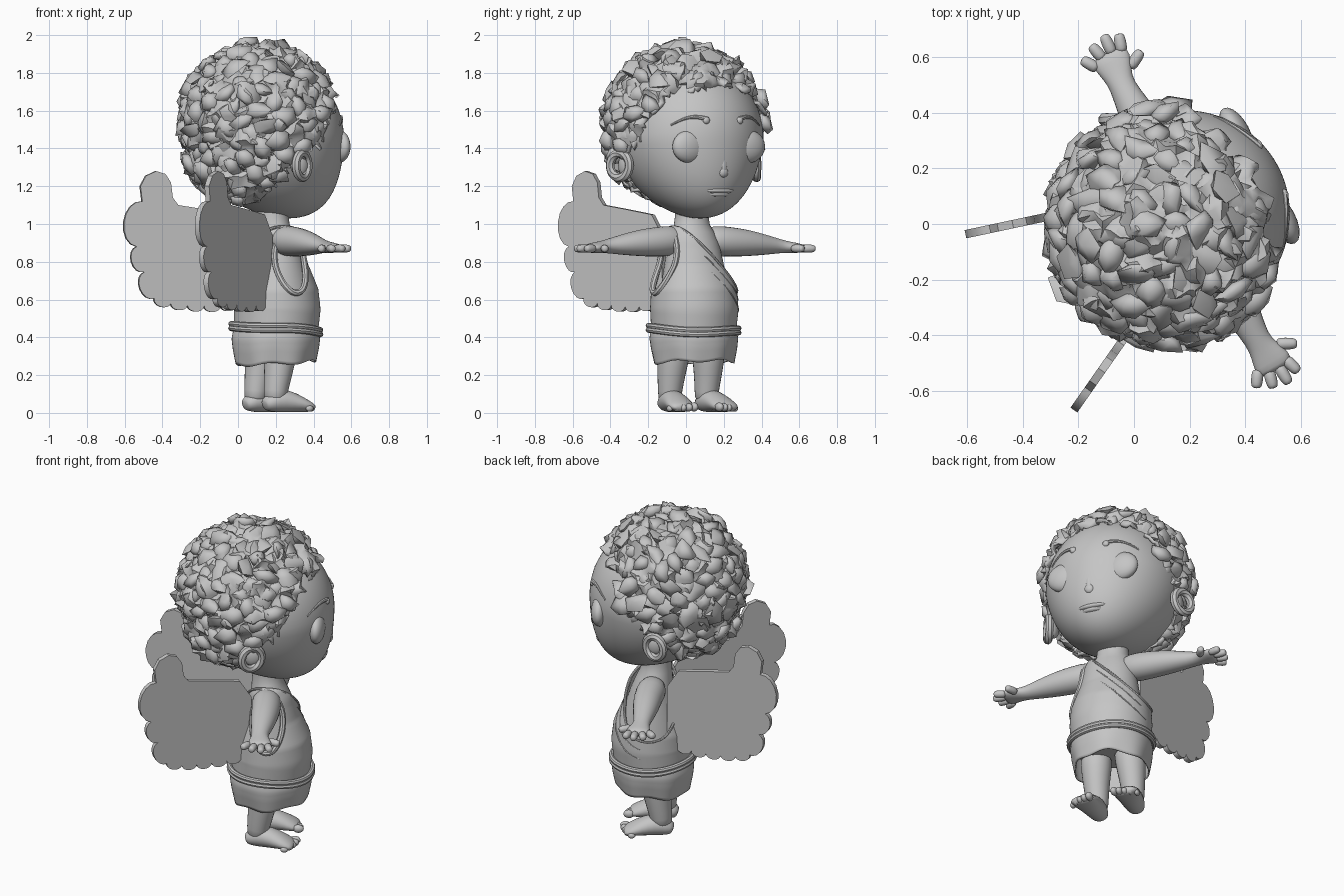
import bpy, bmesh, random
from math import sin, cos, pi, radians, degrees, atan2, sqrt
from mathutils import Vector, Matrix, noise

random.seed(4)
if "Cube" in bpy.data.objects:
    bpy.data.objects.remove(bpy.data.objects["Cube"])

stone = bpy.data.materials.new("plain grey")
stone.use_nodes = True
GREY = (0.56, 0.56, 0.56, 1)
stone.diffuse_color = GREY
stone.node_tree.nodes["Principled BSDF"].inputs["Base Color"].default_value = GREY

# The figure is built facing +x, then turned to its final direction
PLACE = Matrix.Translation((0.2, 0.04, 0)) @ Matrix.Rotation(radians(28), 4, 'Z')


def finish(name, bm, angle=40, subsurf=0, thick=0):
    bmesh.ops.recalc_face_normals(bm, faces=bm.faces)
    bm.transform(PLACE)
    me = bpy.data.meshes.new(name)
    bm.to_mesh(me)
    bm.free()
    me.materials.append(stone)
    me.shade_smooth()
    me.set_sharp_from_angle(angle=radians(angle))
    ob = bpy.data.objects.new(name, me)
    bpy.context.collection.objects.link(ob)
    if thick:
        ob.modifiers.new("thickness", 'SOLIDIFY').thickness = thick
    if subsurf:
        mod = ob.modifiers.new("smooth", 'SUBSURF')
        mod.levels = mod.render_levels = subsurf


def loft(bm, pts, radii, n=12, side=(1, 0, 0), caps=True, closed=False):
    """Rings of n points around a path; each radius is a number or a pair."""
    pts = [Vector(p) for p in pts]
    rings, last = [], len(pts) - 1
    for i, p in enumerate(pts):
        nxt = pts[(i + 1) % len(pts)] if closed else pts[min(i + 1, last)]
        prv = pts[i - 1] if closed else pts[max(i - 1, 0)]
        t = (nxt - prv).normalized()
        a = Vector(side) - t * t.dot(Vector(side))
        a.normalize()
        b = t.cross(a)
        r = radii[i] if isinstance(radii, list) else radii
        ra, rb = r if isinstance(r, tuple) else (r, r)
        rings.append([bm.verts.new(p + a * ra * cos(2 * pi * k / n) + b * rb * sin(2 * pi * k / n))
                      for k in range(n)])
    pairs = list(zip(rings, rings[1:])) + ([(rings[-1], rings[0])] if closed else [])
    for r, q in pairs:
        for k in range(n):
            bm.faces.new((r[k], r[(k + 1) % n], q[(k + 1) % n], q[k]))
    if caps and not closed:
        bm.faces.new(rings[0])
        bm.faces.new(rings[-1])


def ball(bm, centre, size, detail=3):
    m = Matrix.Translation(centre) @ Matrix.Diagonal((*size, 1))
    return bmesh.ops.create_icosphere(bm, subdivisions=detail, radius=1, matrix=m)["verts"]


def interp(table, v):
    """Linear lookup in rows that start with an ascending key."""
    if v <= table[0][0]:
        return table[0][1:]
    for p, q in zip(table, table[1:]):
        if v <= q[0]:
            f = (v - p[0]) / (q[0] - p[0])
            return [s + (e - s) * f for s, e in zip(p[1:], q[1:])]
    return table[-1][1:]


def lathe(bm, table, rows, n=64, caps=False):
    zs = [table[0][0] + (table[-1][0] - table[0][0]) * i / rows for i in range(rows + 1)]
    rings = [interp(table, z) for z in zs]
    loft(bm, [(r[0], 0, z) for r, z in zip(rings, zs)], [(r[1], r[2]) for r in rings], n, caps=caps)


# Head: a ball with a narrower jaw pushed forward
def jaw(z):
    return max(0, (1.45 - z) / 0.42)


def face_x(y, z):
    t = jaw(z)
    k = 1 - ((z - 1.45) / 0.42) ** 2 - (y / (0.39 * (1 - 0.12 * t))) ** 2
    return -0.055 + 0.415 * sqrt(max(0, k)) + 0.13 * t * t


bm = bmesh.new()
for v in ball(bm, (-0.055, 0, 1.45), (0.415, 0.39, 0.42), 5):
    t = jaw(v.co.z)
    v.co.x += 0.13 * t * t
    v.co.y *= 1 - 0.12 * t
finish("head", bm)

bm = bmesh.new()
ball(bm, (face_x(0, 1.27) - 0.012, 0, 1.275), (0.022, 0.03, 0.03))
ball(bm, (face_x(0, 1.31) - 0.014, 0, 1.32), (0.018, 0.02, 0.07))
finish("nose", bm)
bm = bmesh.new()
for z, w in ((1.177, 0.085), (1.158, 0.066)):
    ball(bm, (face_x(0, z) - 0.024, 0, z), (0.032, w, 0.016))
finish("lips", bm)

for s, label in ((1, "left"), (-1, "right")):
    bm = bmesh.new()
    ball(bm, (face_x(0.175, 1.41) - 0.03, s * 0.175, 1.41), (0.048, 0.1, 0.088))
    finish(label + "_eye", bm)

    bm = bmesh.new()
    brow = [(0.095 + 0.17 * i / 8, 1.555 + 0.025 * sin(pi * i / 8) - 0.004 * i) for i in range(9)]
    loft(bm, [(face_x(y, z), s * y, z) for y, z in brow], [0.013 - 0.001 * i for i in range(9)], 8)
    ball(bm, (face_x(0.1, 1.55), s * 0.1, 1.548), (0.014, 0.02, 0.02), 2)
    finish(label + "_eyebrow", bm)

    bm = bmesh.new()
    ring = [2 * pi * i / 24 for i in range(24)]
    loft(bm, [(-0.06 + 0.052 * cos(a), s * (0.41 - 0.03 * cos(a)), 1.31 + 0.065 * sin(a)) for a in ring],
         0.024, 8, side=(0, 1, 0), closed=True)
    ball(bm, (-0.06, s * 0.38, 1.31), (0.05, 0.03, 0.062))
    finish(label + "_ear", bm)

# Hair: a crumpled cap above a hairline, covered in angular folded curls
HAIRLINE = [(0, 1.73), (40, 1.69), (53, 1.58), (63, 1.45), (75, 1.38), (88, 1.34), (97, 1.25), (110, 1.15), (140, 1.08),
            (180, 1.07)]
CENTRE = Vector((-0.10, -0.005, 1.53))


def in_hair(p, margin=0.0):
    azimuth = abs(degrees(atan2(p.y, p.x - CENTRE.x)))
    return p.z > interp(HAIRLINE, azimuth)[0] + margin


def hair_point(d, r):
    """Ball surface that bells out a little at the nape."""
    flare = 1 + 0.3 * max(0, -d.z - 0.35)
    return CENTRE + Vector((d.x * flare, d.y * flare, d.z)) * r


bm = bmesh.new()
for v in ball(bm, (0, 0, 0), (1, 1, 1), 5):
    d = v.co.copy()
    lump = noise.voronoi(d * 5)[0][0]
    v.co = hair_point(d, 0.465 - 0.085 * lump) + noise.noise_vector(d * 9) * 0.03
bmesh.ops.delete(bm, geom=[f for f in bm.faces if not in_hair(f.calc_center_median())], context='FACES')
finish("hair_cap", bm, thick=0.02)

bm = bmesh.new()
COUNT = 230
for i in range(COUNT):
    h = 1 - 2 * (i + 0.5) / COUNT
    a = i * pi * (3 - sqrt(5))
    d = Vector((sqrt(1 - h * h) * cos(a), sqrt(1 - h * h) * sin(a), h))
    p = hair_point(d, random.uniform(0.39, 0.43))
    if in_hair(p, 0.02):
        turn = Matrix.Rotation(random.uniform(0, 2 * pi), 4, d) @ d.to_track_quat('Z', 'Y').to_matrix().to_4x4()
        tilt = Matrix.Rotation(random.uniform(-0.7, 0.7), 4, 'X')
        for v in ball(bm, (0, 0, 0), (0.078, 0.062, 0.038), 1):
            v.co *= random.uniform(0.55, 1.25)
            v.co = p + (turn @ tilt @ v.co)
finish("hair_curls", bm, 70)

# Body and neck
bm = bmesh.new()
lathe(bm, [(0.36, 0, 0.17, 0.18), (0.55, 0.02, 0.20, 0.20), (0.70, 0.01, 0.17, 0.175), (0.85, 0, 0.128, 0.15),
           (0.93, -0.01, 0.105, 0.135), (0.98, -0.02, 0.09, 0.10), (1.04, -0.02, 0.085, 0.09),
           (1.14, -0.02, 0.085, 0.09)], 16, 32, True)
finish("torso", bm)

# Robe: one-shouldered bodice cut along a diagonal, with an arm opening
ROBE = [(0.43, 0, 0.222, 0.225), (0.55, 0.008, 0.228, 0.236), (0.65, 0.005, 0.218, 0.23), (0.78, 0, 0.168, 0.188),
        (0.90, 0, 0.138, 0.165), (0.96, -0.01, 0.118, 0.15), (1.01, -0.02, 0.10, 0.105)]
CUT, SLOPE = 0.866, 1.03
bm = bmesh.new()
lathe(bm, ROBE, 40, 80)
bmesh.ops.bisect_plane(bm, geom=bm.verts[:] + bm.edges[:] + bm.faces[:], plane_co=(0, 0, CUT),
                       plane_no=(0, SLOPE, 1), clear_outer=True)
hole = [f for f in bm.faces if f.calc_center_median().y < -0.05
        and (f.calc_center_median().x / 0.085) ** 2 + ((f.calc_center_median().z - 0.80) / 0.16) ** 2 < 1]
bmesh.ops.delete(bm, geom=hole, context='FACES')
finish("robe_bodice", bm, thick=0.01)


def diagonal(a, drop):
    z = 0.8
    for _ in range(12):
        cx, rx, ry = interp(ROBE, z)
        z = CUT - drop - SLOPE * ry * sin(a)
    return (cx + rx * cos(a), ry * sin(a), min(z, 1.0))


bm = bmesh.new()
loft(bm, [diagonal(2 * pi * i / 64, 0) for i in range(64)], 0.008, 8, (0, 0, 1), closed=True)
for drop in (0.05, 0.11):
    loft(bm, [diagonal(-0.2 + 1.6 * i / 20, drop) for i in range(21)],
         [0.001 + 0.004 * sin(pi * i / 20) for i in range(21)], 8, (0, 0, 1))
opening = []
for i in range(40):
    x, z = 0.088 * cos(2 * pi * i / 40), 0.80 + 0.165 * sin(2 * pi * i / 40)
    cx, rx, ry = interp(ROBE, z)
    opening.append((x, -ry * sqrt(max(0.1, 1 - ((x - cx) / rx) ** 2)), z))
loft(bm, opening, 0.017, 8, (0, 1, 0), closed=True)
finish("robe_hems_and_folds", bm)

# Skirt and corded belt
bm = bmesh.new()
lathe(bm, [(0.245, 0, 0.212, 0.212), (0.33, 0, 0.228, 0.228), (0.39, 0, 0.235, 0.235), (0.45, 0, 0.222, 0.225)], 12)
for v in bm.verts:
    low = (0.45 - v.co.z) / 0.2
    a = atan2(v.co.y, v.co.x)
    v.co.xy *= 1 + 0.02 * low * sin(7 * a)
    v.co.z += low * (0.018 + 0.012 * cos(a) + 0.008 * sin(5 * a))
finish("skirt", bm, thick=0.008)
bm = bmesh.new()
for z in (0.432, 0.455):
    ring = [2 * pi * i / 48 for i in range(48)]
    loft(bm, [(0.236 * cos(a), 0.24 * sin(a), z - 0.014 * cos(a) + 0.004 * sin(3 * a)) for a in ring],
         0.015, 8, (0, 0, 1), closed=True)
finish("belt", bm)

# Wing outline: a tall thumb-like lobe, then round feather scallops
outline = [(0, 0.61), (0, 0.94), (0.07, 1.05), (0.25, 1.08), (0.38, 1.10), (0.41, 1.14), (0.42, 1.22), (0.45, 1.265),
           (0.50, 1.28), (0.555, 1.255), (0.585, 1.20)]
notches = [Vector(p) for p in ((0.575, 1.12), (0.605, 0.88), (0.565, 0.745), (0.51, 0.605), (0.42, 0.58), (0.33, 0.57),
                               (0.24, 0.565), (0.15, 0.565), (0.06, 0.575))]
for p, q in zip(notches, notches[1:]):
    out = Vector((p.y - q.y, q.x - p.x)) * 0.35
    outline += [p.lerp(q, 0.5 - 0.5 * cos(pi * k / 8)) + out * sin(pi * k / 8) for k in range(8)]

for s, label, heading in ((1, "left", 164), (-1, "right", 207)):
    # Arm and flat palm, with short spread fingers
    bm = bmesh.new()
    loft(bm, [(x, s * y, z) for x, y, z in ((-0.01, 0.06, 0.91), (-0.01, 0.13, 0.912), (0, 0.22, 0.905), (0, 0.32, 0.90),
              (0, 0.43, 0.89), (0, 0.52, 0.882), (0.005, 0.56, 0.878), (0.01, 0.61, 0.873), (0.01, 0.65, 0.87))],
         [0.065, (0.09, 0.085), (0.085, 0.082), (0.08, 0.074), (0.064, 0.056), (0.046, 0.038), (0.056, 0.032),
          (0.074, 0.028), (0.07, 0.022)])
    for start, tip in (((-0.045, 0.61), (-0.085, 0.67)), ((-0.014, 0.63), (-0.03, 0.70)),
                       ((0.023, 0.63), (0.028, 0.712)), ((0.055, 0.62), (0.078, 0.69)), ((0.05, 0.56), (0.122, 0.597))):
        a, b = [Vector((x, s * y, 0.87)) for x, y in (start, tip)]
        loft(bm, [a, a.lerp(b, 0.5), a.lerp(b, 0.85), b], [0.024, 0.024, 0.022, 0.014], 8, side=(0, 0, 1))
    finish(label + "_arm", bm, 180, subsurf=1)

    # Leg, foot and toes
    bm = bmesh.new()
    loft(bm, [(x, s * y, z) for x, y, z in ((-0.02, 0.10, 0.42), (-0.03, 0.105, 0.30), (-0.045, 0.11, 0.20),
              (-0.06, 0.11, 0.11), (-0.065, 0.11, 0.05))], [0.10, 0.09, 0.077, 0.066, 0.062])
    loft(bm, [(x, s * y, z) for x, y, z in ((-0.13, 0.11, 0.04), (-0.115, 0.11, 0.045), (-0.06, 0.113, 0.066),
              (0.01, 0.12, 0.062), (0.08, 0.128, 0.045), (0.13, 0.132, 0.03), (0.15, 0.132, 0.025))],
         [(0.03, 0.025), (0.05, 0.04), (0.066, 0.066), (0.068, 0.062), (0.078, 0.043), (0.075, 0.028), (0.05, 0.016)],
         side=(0, 1, 0))
    for i in range(5):
        r = 0.026 - 0.002 * i
        ball(bm, (0.147 - 0.003 * i * i, s * (0.076 + 0.03 * i), r + 0.005), (r * 1.3, r * 0.85, r), 2)
    finish(label + "_leg", bm, 180, subsurf=1)

    # Wing: a flat plate raised from the outline
    bm = bmesh.new()
    along = Vector((cos(radians(heading)), sin(radians(heading)), 0))
    across = Vector((-along.y, along.x, 0)) * 0.015
    root = Vector((-0.10, s * 0.125, 0))
    plate = bm.faces.new([bm.verts.new(root + along * u + Vector((0, 0, z)) - across) for u, z in outline])
    moved = bmesh.ops.extrude_face_region(bm, geom=[plate], use_keep_orig=True)["geom"]
    bmesh.ops.translate(bm, vec=across * 2, verts=[g for g in moved if isinstance(g, bmesh.types.BMVert)])
    finish(label + "_wing", bm, 35)
